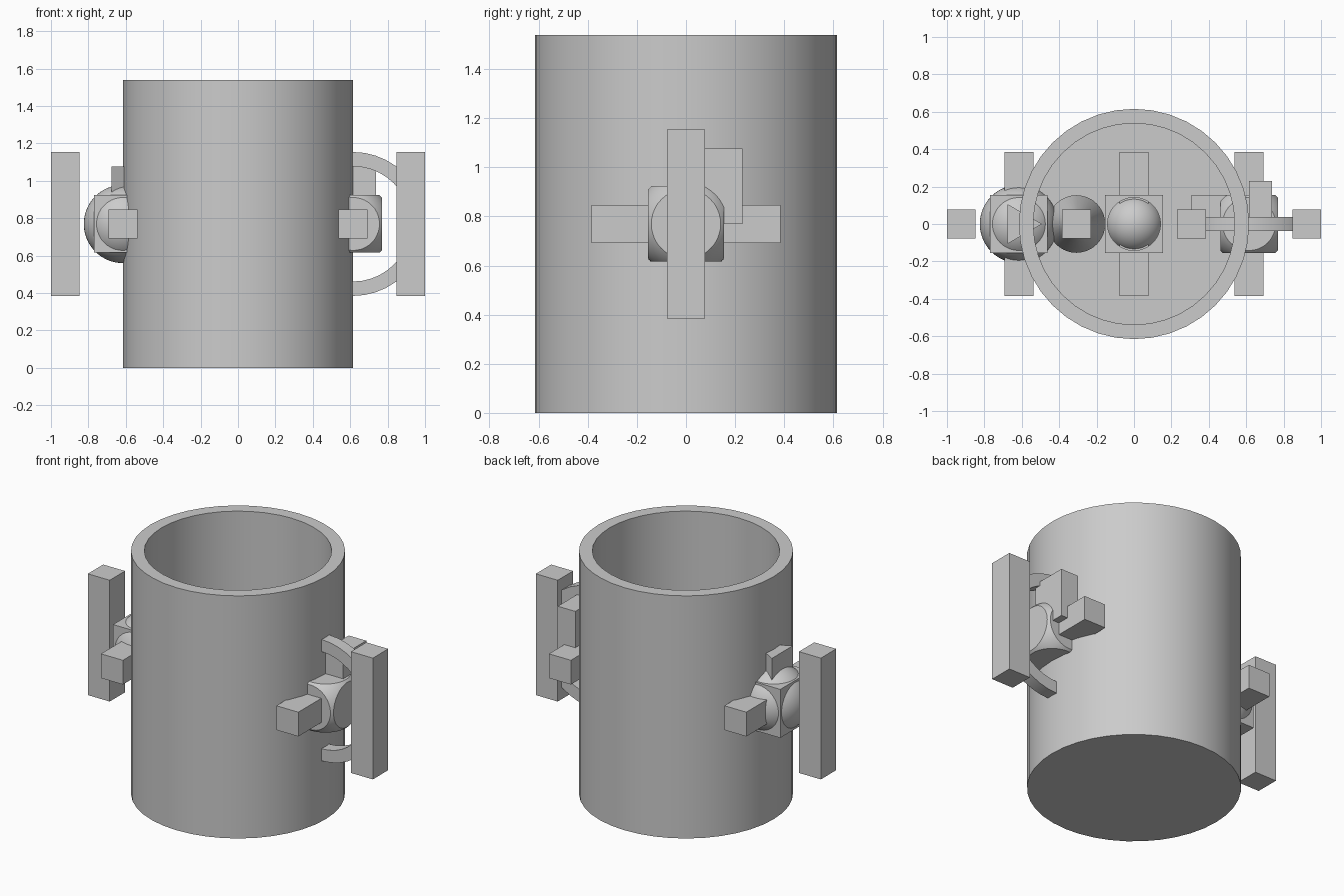
import bpy
import bmesh
import math
from mathutils import Matrix, Vector

if "Cube" in bpy.data.objects:
    bpy.data.objects.remove(bpy.data.objects["Cube"], do_unlink=True)

U = 2 / 130          # one design unit
MID = 50             # height of the row of shapes, in design units

grey = bpy.data.materials.new("plain grey")
grey.use_nodes = True
grey.diffuse_color = (0.6, 0.6, 0.6, 1)
grey.node_tree.nodes["Principled BSDF"].inputs["Base Color"].default_value = (0.6, 0.6, 0.6, 1)


def finish(name, bm):
    """Scale the design units down and make a grey object."""
    bmesh.ops.scale(bm, vec=(U, U, U), verts=bm.verts)
    bmesh.ops.recalc_face_normals(bm, faces=bm.faces)
    mesh = bpy.data.meshes.new(name)
    bm.to_mesh(mesh)
    bm.free()
    mesh.materials.append(grey)
    obj = bpy.data.objects.new(name, mesh)
    bpy.context.collection.objects.link(obj)
    return obj


def activate(obj):
    bpy.ops.object.select_all(action="DESELECT")
    obj.select_set(True)
    bpy.context.view_layer.objects.active = obj


def smooth(obj):
    activate(obj)
    bpy.ops.object.shade_smooth_by_angle(angle=math.radians(30))


def box(name, center, size):
    bm = bmesh.new()
    bmesh.ops.create_cube(bm, size=1, matrix=Matrix.Translation(center) @ Matrix.Diagonal((*size, 1)))
    return finish(name, bm)


def ball(name, x, radius):
    bm = bmesh.new()
    bmesh.ops.create_uvsphere(bm, u_segments=48, v_segments=32, radius=radius,
                              matrix=Matrix.Translation((x, 0, MID)))
    return finish(name, bm)


def cone(name, x, sides, r1, r2, height):
    bm = bmesh.new()
    bmesh.ops.create_cone(bm, cap_ends=True, segments=sides, radius1=r1, radius2=r2, depth=height)
    # turn so that one corner points to +x
    corner = next(v for v in bm.verts if v.co.z < 0).co
    turn = Matrix.Rotation(-math.atan2(corner.y, corner.x), 4, "Z")
    bm.transform(Matrix.Translation((x, 0, MID + height / 2)) @ turn)
    return finish(name, bm)


def lathe(name, profile, steps, place, closed=False):
    bm = bmesh.new()
    verts = [bm.verts.new((r, 0, z)) for r, z in profile]
    ends = verts[1:] + verts[:1] if closed else verts[1:]
    edges = [bm.edges.new(pair) for pair in zip(verts, ends)]
    bmesh.ops.spin(bm, geom=verts + edges, cent=(0, 0, 0), axis=(0, 0, 1),
                   angle=math.tau, steps=steps)
    bmesh.ops.remove_doubles(bm, verts=bm.verts, dist=0.001)
    bm.transform(place)
    return finish(name, bm)


def combine(obj, other, operation):
    mod = obj.modifiers.new("combine", "BOOLEAN")
    mod.operation = operation
    mod.solver = "EXACT"
    mod.object = other
    activate(obj)
    bpy.ops.object.modifier_apply(modifier=mod.name)
    bpy.data.objects.remove(other, do_unlink=True)
    smooth(obj)


# Open cup with a thick wall and a floor
smooth(lathe("cup", [(0, 0), (40, 0), (40, 100), (35, 100), (35, 5), (0, 5)], 40, Matrix.Identity(4)))

# Upright ring that makes the handle
smooth(lathe("handle_ring", [(20, -2.5), (25, -2.5), (25, 2.5), (20, 2.5)], 40,
             Matrix.Translation((40, 0, MID)) @ Matrix.Rotation(math.pi / 2, 4, "X"), closed=True))

# Row of bars, alternately upright and lying front to back
for i in range(-3, 4):
    if i % 2:
        box("upright_bar", (20 * i, 0, MID), (10, 10, 50))
    else:
        box("cross_bar", (20 * i, 0, MID), (10, 50, 10))

# Cubes joined with, cut by and limited to a ball
for x, name, operation in ((-40, "joined_block", "UNION"),
                           (0, "hollowed_block", "DIFFERENCE"),
                           (40, "rounded_block", "INTERSECT")):
    block = box(name, (x, 0, MID), (20, 20, 20))
    combine(block, ball("tool_ball", x, 13.6), operation)

# Simple solids along the row
cone("triangular_prism", -40, 3, 8, 8, 20)
smooth(cone("tapered_cone", -20, 40, 10, 5, 20))
smooth(ball("inner_ball", 0, 10))
box("flat_block", (30, 5, MID + 2.5), (20, 10, 5))
box("tall_block", (44, 7.5, MID + 10), (8, 15, 20))
